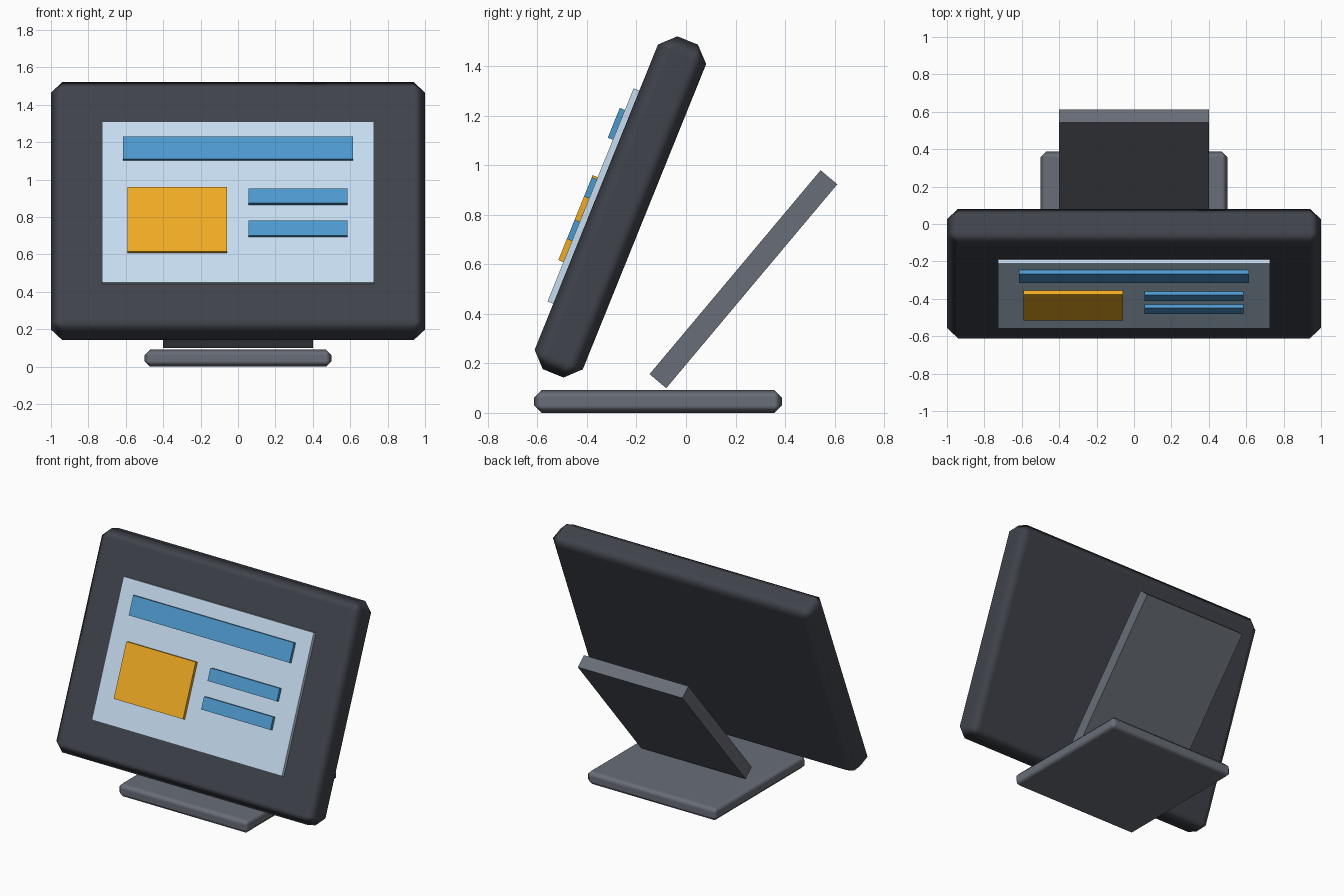
import bpy
from math import radians
from mathutils import Matrix, Vector

if "Cube" in bpy.data.objects:
    bpy.data.objects.remove(bpy.data.objects["Cube"])


def material(name, rgb):
    m = bpy.data.materials.new(name)
    m.diffuse_color = (*rgb, 1)
    m.use_nodes = True
    m.node_tree.nodes["Principled BSDF"].inputs["Base Color"].default_value = m.diffuse_color
    return m


CASE = material("charcoal", (0.05, 0.056, 0.07))
METAL = material("mid_grey", (0.14, 0.155, 0.185))
PANEL = material("pale_blue", (0.57, 0.72, 0.87))
BLUE = material("blue", (0.076, 0.323, 0.63))
ORANGE = material("orange", (0.87, 0.413, 0.017))


def box(name, loc, size, mat, tilt=0, bevel=0):
    bpy.ops.mesh.primitive_cube_add(size=1, location=loc, rotation=(radians(tilt), 0, 0))
    ob = bpy.context.object
    ob.name = name
    ob.data.transform(Matrix.Diagonal((*size, 1)))
    ob.data.materials.append(mat)
    if bevel:
        # single chamfer, softly shaded with flat main faces
        bpy.ops.object.shade_smooth()
        mod = ob.modifiers.new("chamfer", "BEVEL")
        mod.width = bevel
        mod.segments = 1
        mod.harden_normals = True
    return ob


# Tilted display housing
TILT = -22
CENTRE = Vector((0, -0.265, 0.832))
ROT = Matrix.Rotation(radians(TILT), 3, 'X')
box("housing", CENTRE, (2, 0.21, 1.45), CASE, TILT, 0.06)


# Thin plates lying on the front of the housing, placed in its tilted frame
def plate(name, x, up, width, height, front, depth, mat):
    loc = CENTRE + ROT @ Vector((x, front + depth / 2, up))
    box(name, loc, (width, depth, height), mat, TILT)


plate("screen", 0, 0.0, 1.456, 0.928, -0.13, 0.03, PANEL)
plate("header_bar", 0, 0.305, 1.23, 0.13, -0.152, 0.026, BLUE)
plate("picture_tile", -0.325, -0.108, 0.53, 0.37, -0.152, 0.026, ORANGE)
for label, up in (("upper", 0.026), ("lower", -0.159)):
    plate(label + "_line_bar", 0.32, up, 0.53, 0.084, -0.152, 0.026, BLUE)

# Stand: foot plate and leaning back support
box("base", (0, -0.113, 0.046), (1, 1, 0.092), METAL, 0, 0.03)
box("back_support", (0, 0.232, 0.54), (0.8, 0.088, 1.075), METAL, -40)
